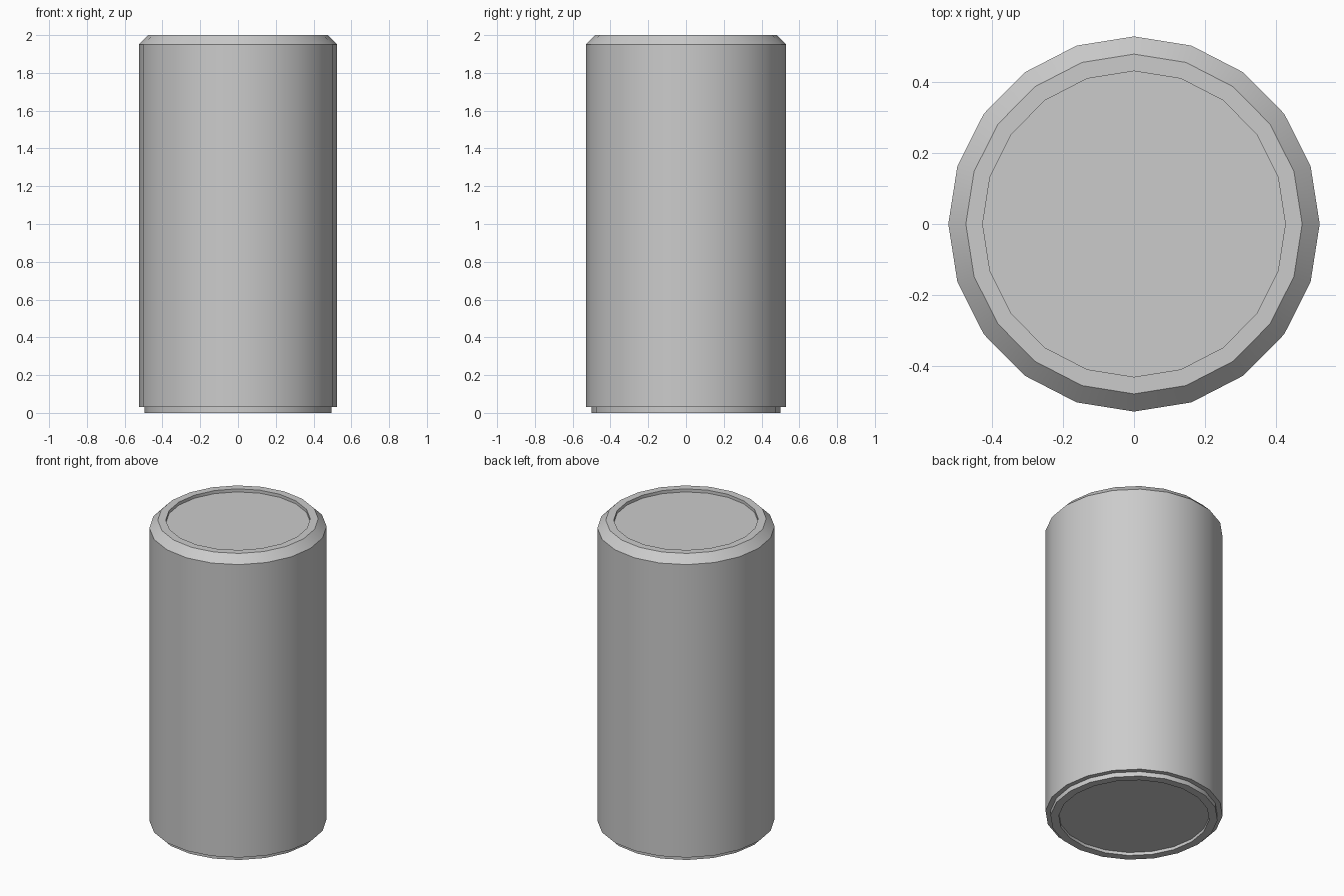
import bpy, bmesh
from math import cos, sin, pi

if "Cube" in bpy.data.objects:
    bpy.data.objects.remove(bpy.data.objects["Cube"])

SIDES = 20
SX = 0.99  # the can is very slightly narrower across x


def lathe(name, profile, cap):
    """Spin (radius, z) points about z, bottom outside to top inside; cap: 'top' or 'bottom' or None."""
    bm = bmesh.new()
    rings = [[bm.verts.new((SX * r * cos(2 * pi * i / SIDES), r * sin(2 * pi * i / SIDES), z))
              for i in range(SIDES)] for r, z in profile]
    for a, b in zip(rings, rings[1:]):
        for i in range(SIDES):
            j = (i + 1) % SIDES
            bm.faces.new((a[i], a[j], b[j], b[i]))
    if cap == "top":
        bm.faces.new(rings[-1])
    elif cap == "bottom":
        bm.faces.new(rings[0][::-1])
    me = bpy.data.meshes.new(name)
    bm.to_mesh(me)
    bm.free()
    ob = bpy.data.objects.new(name, me)
    bpy.context.collection.objects.link(ob)
    bpy.context.view_layer.objects.active = ob
    bpy.ops.object.select_all(action='DESELECT')
    ob.select_set(True)
    bpy.ops.object.shade_smooth_by_angle(angle=pi / 6)
    return ob


# Recessed underside, foot ring and the ledge out to the wall
lathe("can_base", [(0.45, 0.02), (0.45, 0), (0.50, 0), (0.50, 0.03), (0.53, 0.03)], "bottom")

# Straight side wall
lathe("can_wall", [(0.53, 0.03), (0.53, 1.95)], None)

# Sloped shoulder, flat rim and recessed lid
lathe("can_lid", [(0.53, 1.95), (0.48, 2.0), (0.432, 2.0), (0.432, 1.98)], "top")
